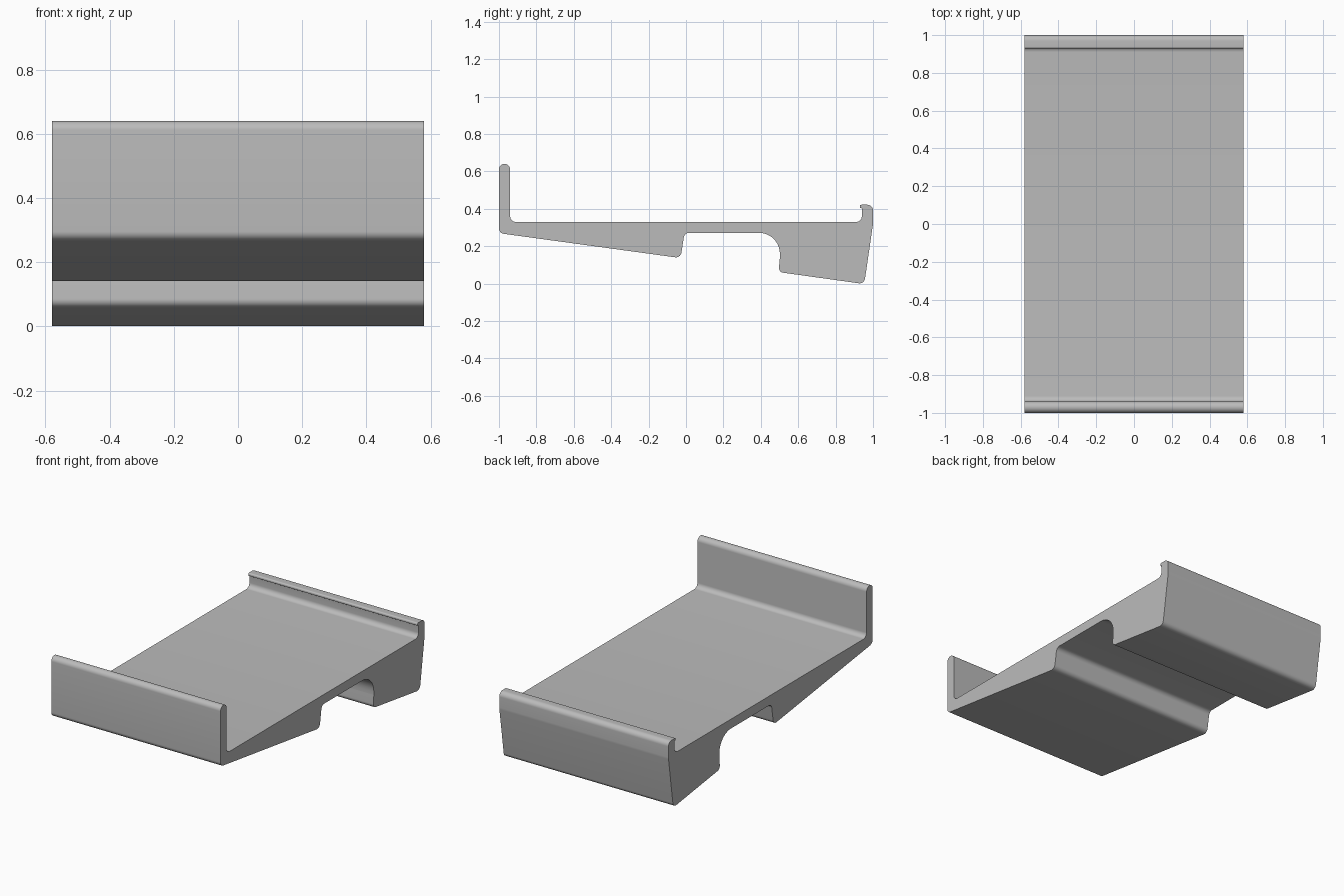
import bpy, bmesh, math
from mathutils import Vector

cube = bpy.data.objects.get("Cube")
if cube:
    bpy.data.objects.remove(cube, do_unlink=True)

HALF_WIDTH = 0.58


def make_material(name, value):
    mat = bpy.data.materials.new(name)
    mat.use_nodes = True
    colour = (value, value, value, 1)
    mat.diffuse_color = colour
    mat.node_tree.nodes["Principled BSDF"].inputs["Base Color"].default_value = colour
    return mat


def round_corner(before, corner, after, radius, steps=10):
    """Points of an arc tangent to both edges of a corner."""
    a, b = (before - corner).normalized(), (after - corner).normalized()
    half = a.angle(b) / 2
    centre = corner + (a + b).normalized() * (radius / math.sin(half))
    start = corner + a * (radius / math.tan(half)) - centre
    end = corner + b * (radius / math.tan(half)) - centre
    total = start.angle_signed(end)
    points = []
    for i in range(steps + 1):
        t = -total * i / steps
        c, s = math.cos(t), math.sin(t)
        points.append(centre + Vector((c * start.x - s * start.y, s * start.x + c * start.y)))
    return points


# Side outline: y, z and corner radius
outline = [
    (-1.0, 0.64, 0.0295), (-0.94, 0.64, 0.0295),    # front lip top
    (-0.94, 0.33, 0.03), (0.94, 0.33, 0.03),        # tray floor
    (0.94, 0.405, 0.004), (0.929, 0.405, 0.003),    # small hook on rear lip
    (0.929, 0.422, 0.009), (1.0, 0.422, 0.03),      # rear lip top
    (1.0, 0.32, 0.1), (0.953, -0.002, 0.03),        # sloping back
    (0.495, 0.062, 0.025), (0.502, 0.14, 0.01),     # rear foot
    (0.502, 0.272, 0.112), (-0.008, 0.272, 0.03),   # channel underneath
    (-0.029, 0.137, 0.03), (-1.0, 0.27, 0.03),      # front wedge
]
corners = [Vector((y, z)) for y, z, r in outline]
profile = []
for i, (y, z, r) in enumerate(outline):
    profile += round_corner(corners[i - 1], corners[i], corners[(i + 1) % len(corners)], r)

# Extrude the outline across the width
bm = bmesh.new()
side = bm.faces.new([bm.verts.new((-HALF_WIDTH, p.x, p.y)) for p in profile])
result = bmesh.ops.extrude_face_region(bm, geom=[side], use_keep_orig=True)
moved = [g for g in result["geom"] if isinstance(g, bmesh.types.BMVert)]
bmesh.ops.translate(bm, verts=moved, vec=(2 * HALF_WIDTH, 0, 0))
bmesh.ops.remove_doubles(bm, verts=bm.verts, dist=0.0002)
bmesh.ops.recalc_face_normals(bm, faces=bm.faces)

mesh = bpy.data.meshes.new("tray_bracket")
bm.to_mesh(mesh)
bm.free()
mesh.materials.append(make_material("mid grey", 0.5))
tray = bpy.data.objects.new("tray_bracket", mesh)
bpy.context.collection.objects.link(tray)

# Smooth fillets, sharp side edges
bpy.ops.object.select_all(action="DESELECT")
tray.select_set(True)
bpy.context.view_layer.objects.active = tray
bpy.ops.object.shade_smooth_by_angle(angle=math.radians(30))
